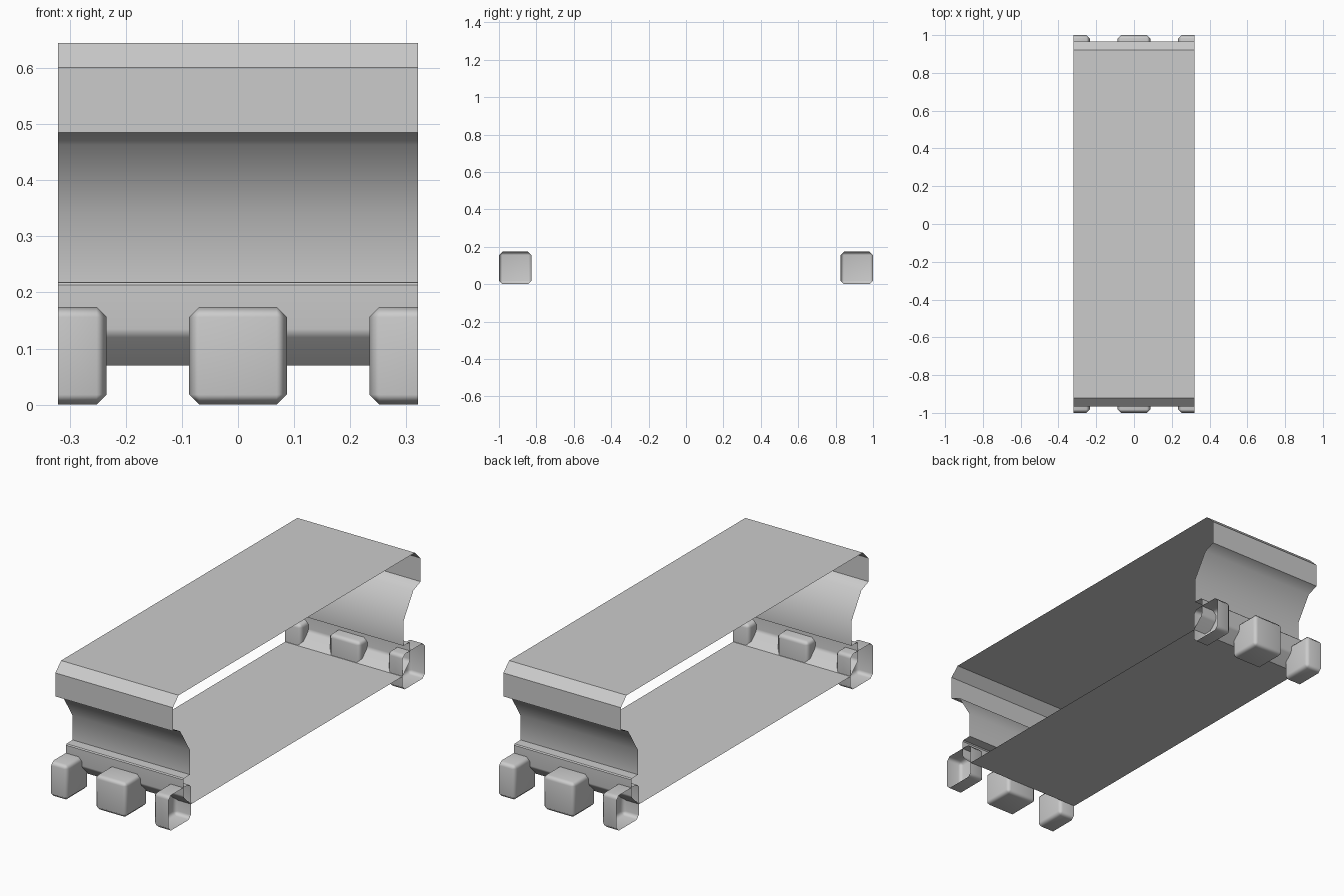
import bpy, bmesh

if "Cube" in bpy.data.objects:
    bpy.data.objects.remove(bpy.data.objects["Cube"])

HALF = 0.321          # half length of the segment along x
BLOCK = 0.174         # edge length of the cube blocks


def finish(bm, name, angle):
    """Turn a bmesh into a named object, smooth except at sharp edges."""
    me = bpy.data.meshes.new(name)
    bm.to_mesh(me)
    bm.free()
    ob = bpy.data.objects.new(name, me)
    bpy.context.collection.objects.link(ob)
    bpy.ops.object.select_all(action='DESELECT')
    ob.select_set(True)
    bpy.context.view_layer.objects.active = ob
    bpy.ops.object.shade_smooth_by_angle(angle=angle)
    ob.modifiers.new("weighted", 'WEIGHTED_NORMAL').keep_sharp = True
    return ob


# Moulded shell: half profile (y, z) from floor to top, mirrored, open at both x ends
front = [(-0.825, 0.07), (-0.878, 0.12), (-0.885, 0.135), (-0.885, 0.213),
         (-0.88, 0.218), (-0.833, 0.219), (-0.833, 0.34), (-0.91, 0.463),
         (-0.967, 0.485), (-0.967, 0.601), (-0.922, 0.645)]
loop = front + [(-y, z) for y, z in reversed(front)]
bm = bmesh.new()
rings = [[bm.verts.new((x, y, z)) for y, z in loop] for x in (-HALF, HALF)]
n = len(loop)
for i in range(n):
    j = (i + 1) % n
    bm.faces.new((rings[0][i], rings[0][j], rings[1][j], rings[1][i]))
# outward normals: the loop runs clockwise as seen from +x
bm.normal_update()
top = max(bm.faces, key=lambda f: f.calc_center_median().z)
if top.normal.z < 0:
    bmesh.ops.reverse_faces(bm, faces=bm.faces[:])
finish(bm, "cornice_shell", 0.70)


# Row of bevelled blocks on each side, the end ones sliced open at the segment ends
def block(name, x, y):
    bm = bmesh.new()
    bmesh.ops.create_cube(bm, size=BLOCK)
    bmesh.ops.bevel(bm, geom=bm.edges[:], offset=0.018, segments=1,
                    affect='EDGES', profile=0.5)
    bmesh.ops.translate(bm, verts=bm.verts[:], vec=(x, y, BLOCK / 2))
    for side in (-1, 1):
        bmesh.ops.bisect_plane(bm, geom=bm.verts[:] + bm.edges[:] + bm.faces[:],
                               plane_co=(side * HALF, 0, 0), plane_no=(side, 0, 0),
                               clear_outer=True)
    finish(bm, name, 0.9)


for label, s in (("front", -1), ("back", 1)):
    for pos, x in (("left", -HALF), ("middle", 0), ("right", HALF)):
        block(f"{label}_block_{pos}", x, s * (1 - BLOCK / 2))
